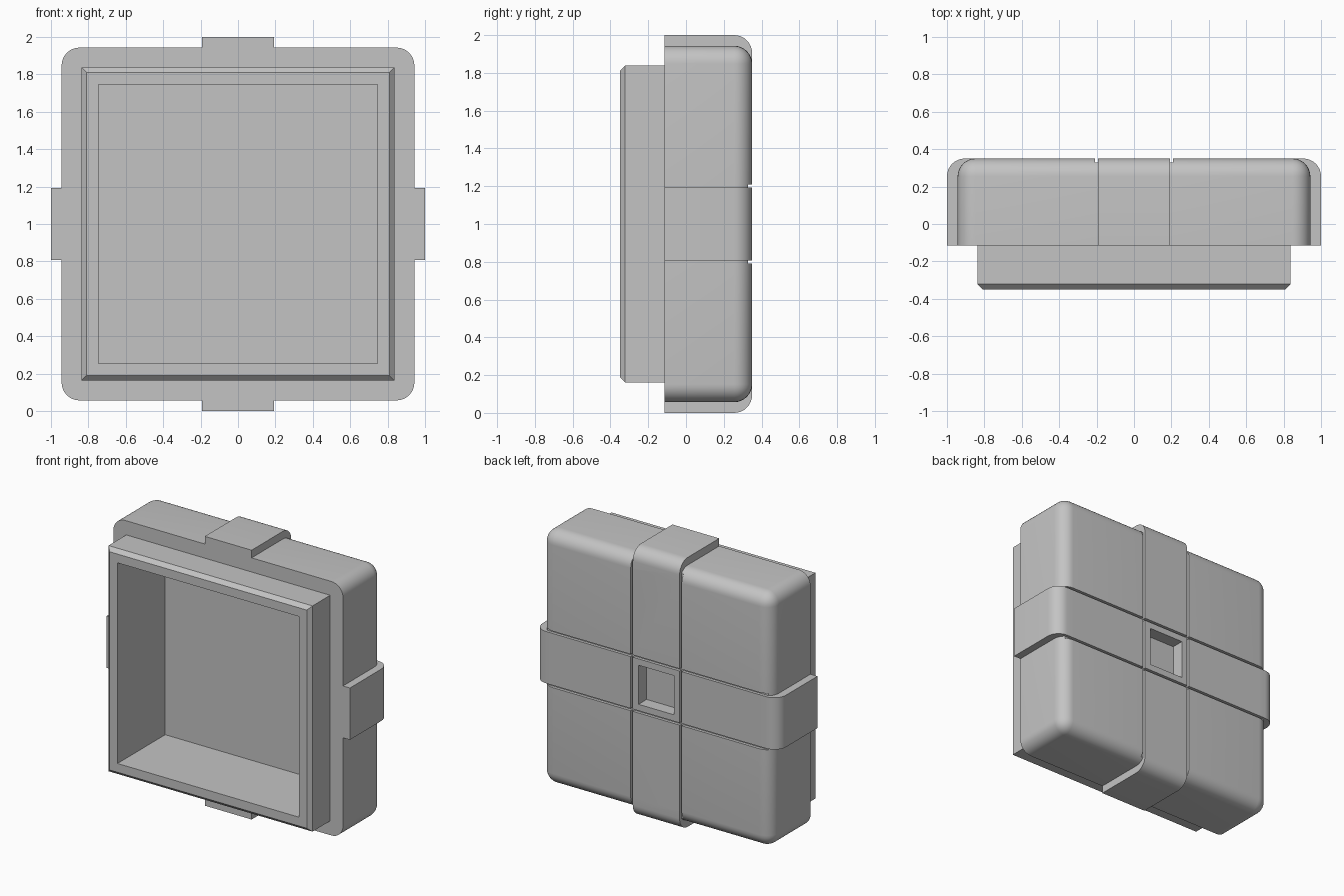
import bpy
import bmesh
from math import radians
from mathutils import Vector

cube = bpy.data.objects.get("Cube")
if cube:
    bpy.data.objects.remove(cube, do_unlink=True)

FRONT, RIM, BACK = -0.35, -0.115, 0.35   # depth levels
MID = 1.0                                # height of the centre
BAND = 0.1925                            # half width of a band
ROUND = 0.095

grey = bpy.data.materials.new("light grey")
grey.use_nodes = True
colour = (0.55, 0.55, 0.55, 1)
grey.diffuse_color = colour
grey.node_tree.nodes["Principled BSDF"].inputs["Base Color"].default_value = colour


def box(name, half_x, y0, y1, half_z, x=0, z=MID, bevel=None, width=ROUND, segments=8):
    """Box whose edges chosen by bevel(midpoint) are rounded or chamfered."""
    bm = bmesh.new()
    bmesh.ops.create_cube(bm, size=2)
    size = Vector((half_x, (y1 - y0) / 2, half_z))
    for v in bm.verts:
        v.co = v.co * size + Vector((x, (y0 + y1) / 2, z))
    if bevel:
        edges = [e for e in bm.edges if bevel((e.verts[0].co + e.verts[1].co) / 2)]
        bmesh.ops.bevel(bm, geom=edges, offset=width, segments=segments,
                        profile=0.5, affect='EDGES', clamp_overlap=True)
    mesh = bpy.data.meshes.new(name)
    bm.to_mesh(mesh)
    bm.free()
    mesh.materials.append(grey)
    obj = bpy.data.objects.new(name, mesh)
    bpy.context.collection.objects.link(obj)
    return obj


def combine(target, other, operation):
    """Apply a boolean and remove the helper."""
    bpy.context.view_layer.objects.active = target
    mod = target.modifiers.new("combine", 'BOOLEAN')
    mod.operation, mod.solver, mod.object = operation, 'EXACT', other
    bpy.ops.object.modifier_apply(modifier=mod.name)
    bpy.data.objects.remove(other, do_unlink=True)


# Rounded main body, open rim side kept square
shell = box("case_shell", 0.943, RIM, BACK, 0.943, bevel=lambda m: m.y > RIM + 0.01)

# Two raised bands crossing at the back
combine(shell, box("side_band", 1, RIM, BACK, BAND,
                   bevel=lambda m: m.y > BACK - 0.01 and abs(m.x) > 0.9), 'UNION')
combine(shell, box("upright_band", BAND, RIM, BACK, 1,
                   bevel=lambda m: m.y > BACK - 0.01 and abs(m.z - MID) > 0.9), 'UNION')

# Chamfered front lip
combine(shell, box("front_lip", 0.838, FRONT, 0, 0.838, bevel=lambda m: m.y < FRONT + 0.01,
                   width=0.028, segments=1), 'UNION')

# Grooves beside the bands
for side in (-1, 1):
    offset = side * (BAND + 0.0085)
    combine(shell, box("upright_groove", 0.0085, BACK - 0.022, BACK + 0.1, 1.2, x=offset), 'DIFFERENCE')
    combine(shell, box("side_groove", 1.2, BACK - 0.022, BACK + 0.1, 0.0085, z=MID + offset), 'DIFFERENCE')

# Front cavity and square back pocket
combine(shell, box("cavity", 0.745, FRONT - 0.1, 0.21, 0.745), 'DIFFERENCE')
combine(shell, box("pocket", 0.145, BACK - 0.095, BACK + 0.1, 0.145), 'DIFFERENCE')

bpy.ops.object.select_all(action='DESELECT')
shell.select_set(True)
bpy.context.view_layer.objects.active = shell
bpy.ops.object.shade_smooth_by_angle(angle=radians(30))
